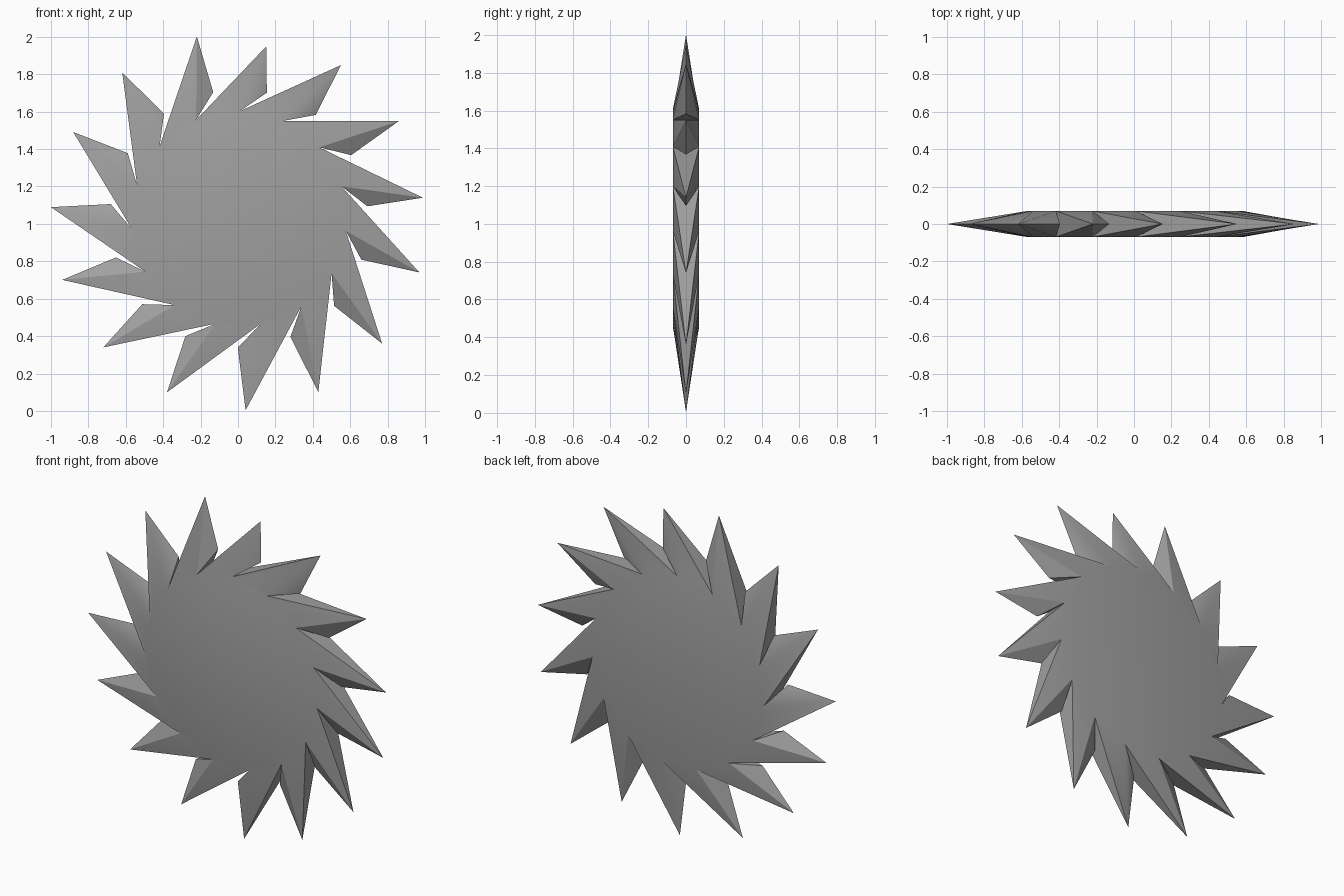
import bpy, bmesh
from math import cos, sin, radians

cube = bpy.data.objects.get("Cube")
if cube:
    bpy.data.objects.remove(cube, do_unlink=True)

TEETH = 15
STEP = 360 / TEETH
ARC = 4                  # rim segments under each tooth
HALF = 0.07              # half thickness of the disc
RIM, SHOULDER = 0.575, 0.69
CENTRE_X, CENTRE_Z = 0.005, 1.028

# Slightly uneven tooth tips: (angle offset, radius)
TIPS = [(1.5, 1), (3.5, .933), (2.9, .986), (1.9, 1), (1, .99), (1.9, 1.007),
        (1.4, 1.016), (1.1, 1.02), (2.5, 1.025), (2, 1.005), (2, 1), (1.6, 1),
        (3, 1.007), (2.9, 1), (3.1, 1)]

steel = bpy.data.materials.new("steel grey")
steel.use_nodes = True
grey = (0.35, 0.35, 0.35, 1)
steel.diffuse_color = grey
steel.node_tree.nodes["Principled BSDF"].inputs["Base Color"].default_value = grey

bm = bmesh.new()


def polar(angle, radius, y):
    a = radians(angle)
    return bm.verts.new((CENTRE_X + radius * cos(a), y, CENTRE_Z + radius * sin(a)))


# Flat disc: one rim on each side, running clockwise from the first gullet
count = TEETH * ARC
start = 101.5 + 1.5 * STEP
rims = []
for side in (-HALF, HALF):
    rim = [polar(start - i * STEP / ARC, RIM, side) for i in range(count)]
    bm.faces.new(rim)
    rims.append(rim)

# Hooked teeth: wedge from the rim to a pointed tip, with an undercut shoulder
for k, (offset, radius) in enumerate(TIPS):
    angle = 101.5 - k * STEP
    tip = polar(angle + offset, radius, 0)
    shoulder = polar(angle, SHOULDER, 0)
    first, last = k * ARC, (k + 1) * ARC % count
    for rim in rims:
        for i in range(first, first + ARC):
            bm.faces.new((rim[i], rim[(i + 1) % count], tip))
        bm.faces.new((rim[last], shoulder, tip))
    bm.faces.new((rims[0][first], rims[1][first], tip))
    bm.faces.new((rims[0][last], rims[1][last], shoulder))

bmesh.ops.recalc_face_normals(bm, faces=bm.faces)
mesh = bpy.data.meshes.new("saw_blade")
bm.to_mesh(mesh)
bm.free()
mesh.materials.append(steel)
blade = bpy.data.objects.new("saw_blade", mesh)
bpy.context.collection.objects.link(blade)

bpy.ops.object.select_all(action="DESELECT")
blade.select_set(True)
bpy.context.view_layer.objects.active = blade
bpy.ops.object.shade_smooth_by_angle(angle=radians(30))
